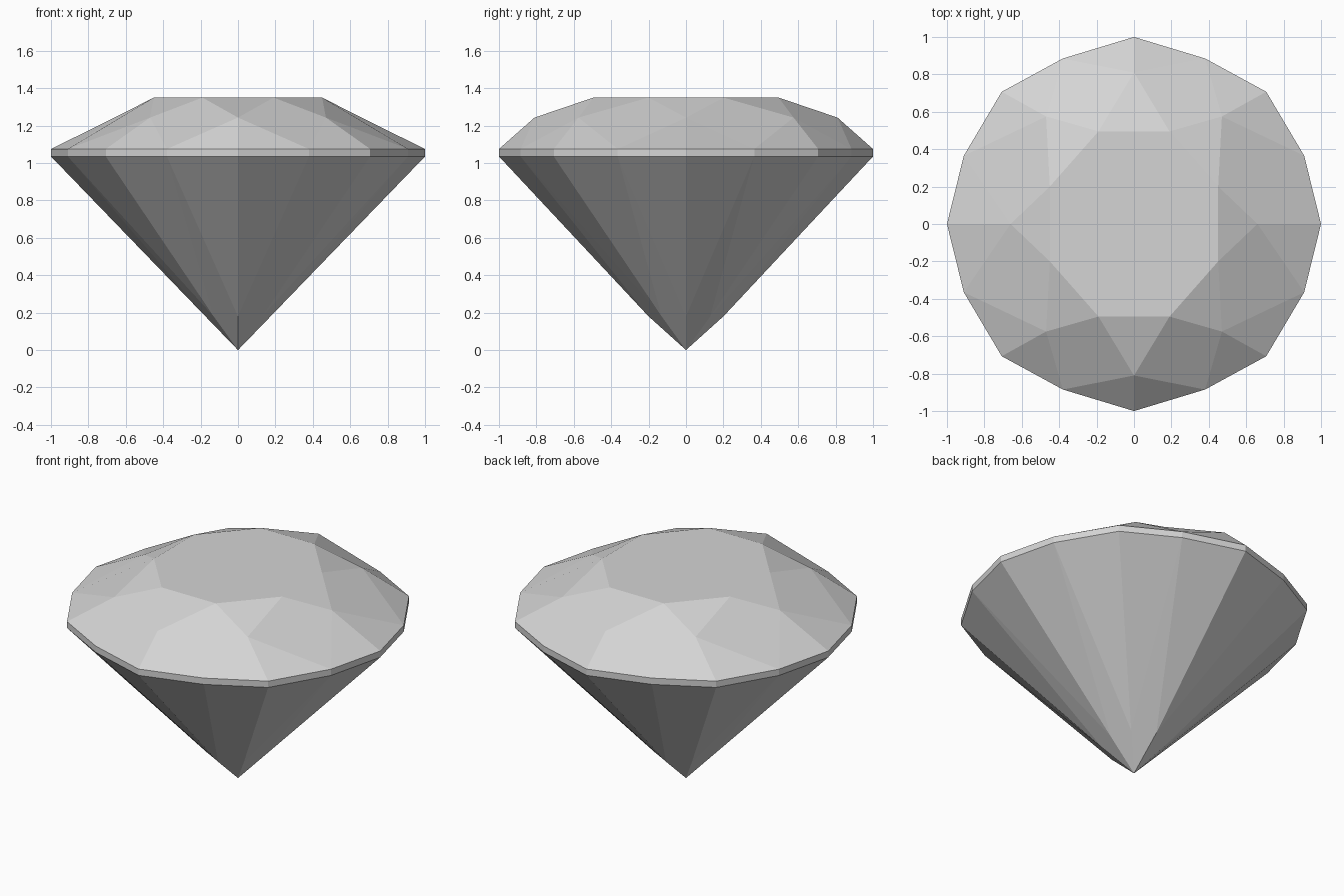
import bpy, bmesh, math

if "Cube" in bpy.data.objects:
    bpy.data.objects.remove(bpy.data.objects["Cube"], do_unlink=True)

# Single pale grey stone colour
stone = bpy.data.materials.new("pale_grey_stone")
colour = (0.66, 0.66, 0.66, 1)
stone.use_nodes = True
stone.diffuse_color = colour
stone.node_tree.nodes["Principled BSDF"].inputs["Base Color"].default_value = colour

bm = bmesh.new()


def ring(quarter, z):
    """Mirror one quarter of an outline into a full ring, sorted by angle."""
    points = {(sx * x, sy * y) for x, y in quarter for sx in (1, -1) for sy in (1, -1)}
    points = sorted(points, key=lambda p: math.atan2(p[1], p[0]) % math.tau)
    return [bm.verts.new((x, y, z)) for x, y in points]


# Facet corners from top to bottom
girdle_outline = [(1, 0), (0.91, 0.365), (0.707, 0.707), (0.38, 0.885), (0, 1)]
table = ring([(0.45, 0.2), (0.19, 0.495)], 1.35)
crown = ring([(0.66, 0), (0.47, 0.575), (0, 0.81)], 1.243)
upper = ring(girdle_outline, 1.075)
lower = ring(girdle_outline, 1.035)
pavilion = ring([(0.174, 0), (0.13, 0.13), (0, 0.2)], 0.18)
culet = bm.verts.new((0, 0, 0))

bm.faces.new(table)
for i in range(8):
    j = (i + 1) % 8
    a, b, c = 2 * i, 2 * i + 1, (2 * i + 2) % 16
    # Crown: star facet, kite facet, two girdle facets
    bm.faces.new((table[i - 1], crown[i], table[i]))
    bm.faces.new((table[i], crown[i], upper[b], crown[j]))
    bm.faces.new((crown[i], upper[a], upper[b]))
    bm.faces.new((crown[j], upper[b], upper[c]))
    # Girdle band
    bm.faces.new((upper[a], lower[a], lower[b], upper[b]))
    bm.faces.new((upper[b], lower[b], lower[c], upper[c]))
    # Pavilion: two girdle facets and a long kite down to the point
    bm.faces.new((lower[a], pavilion[i], lower[b]))
    bm.faces.new((lower[b], pavilion[j], lower[c]))
    bm.faces.new((lower[b], pavilion[i], culet, pavilion[j]))

bmesh.ops.recalc_face_normals(bm, faces=bm.faces)
mesh = bpy.data.meshes.new("cut_gem")
bm.to_mesh(mesh)
bm.free()
mesh.materials.append(stone)
gem = bpy.data.objects.new("cut_gem", mesh)
bpy.context.collection.objects.link(gem)
